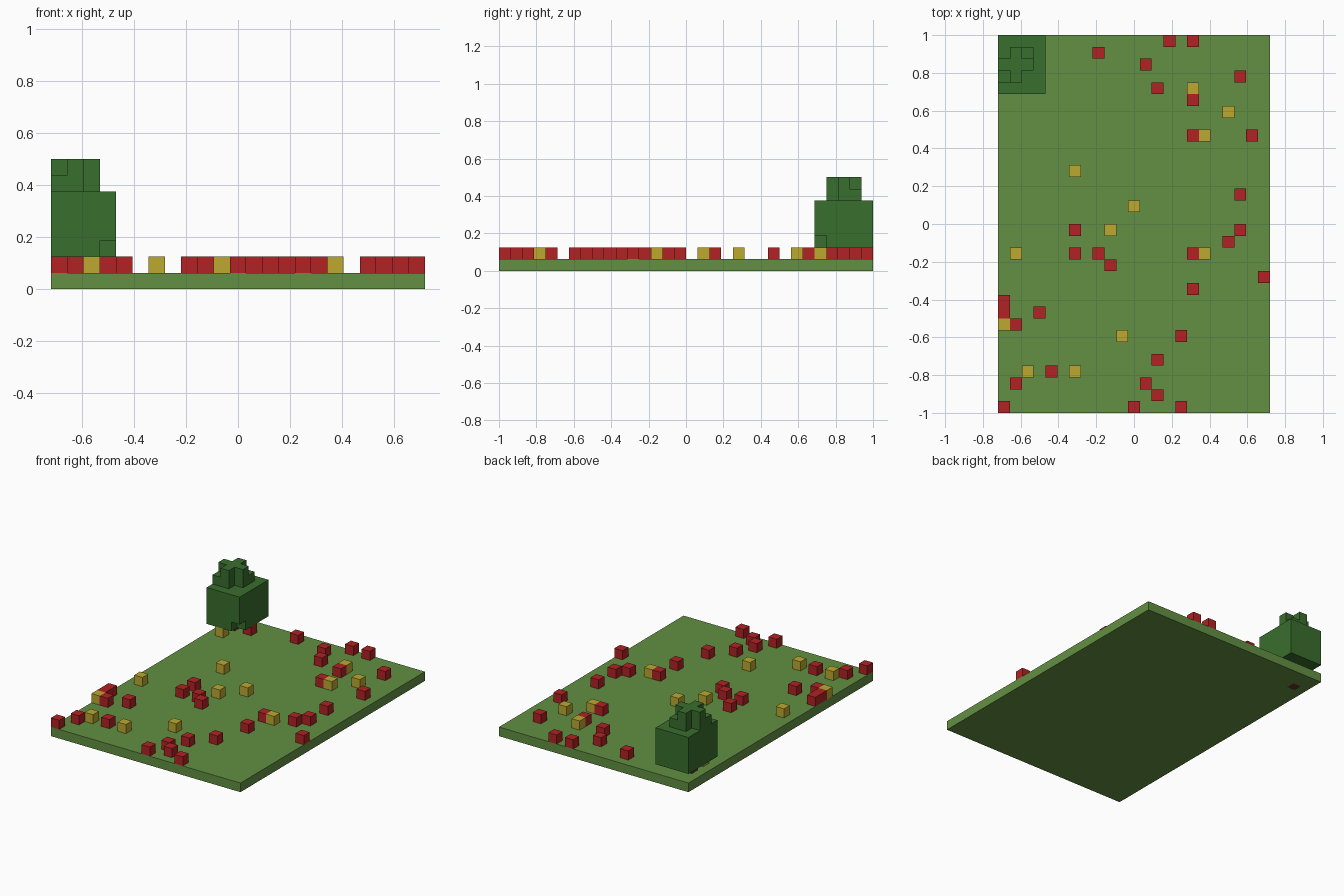
import bpy
import bmesh
from mathutils import Vector

cube = bpy.data.objects.get("Cube")
if cube:
    bpy.data.objects.remove(cube)

# Grid of equal blocks: columns along x, rows along y
COLS, ROWS = 23, 32
BLOCK = 2 / ROWS
ORIGIN = Vector((-COLS * BLOCK / 2, -ROWS * BLOCK / 2, 0))


def make_material(name, red, green, blue):
    """Flat material from display colour values."""
    linear = [((c / 255 + 0.055) / 1.055) ** 2.4 for c in (red, green, blue)]
    mat = bpy.data.materials.new(name)
    mat.use_nodes = True
    mat.diffuse_color = (*linear, 1)
    shader = next(n for n in mat.node_tree.nodes if n.type == 'BSDF_PRINCIPLED')
    shader.inputs["Base Color"].default_value = (*linear, 1)
    return mat


def box(columns, rows, layers):
    """Set of block positions filling a box."""
    return {(i, j, k) for i in columns for j in rows for k in layers}


def build_blocks(name, cells, material):
    """Mesh of the outer skin of a set of blocks."""
    bm = bmesh.new()
    for cell in sorted(cells):
        base = Vector(cell)
        for axis in range(3):
            for side in (0, 1):
                step = [0, 0, 0]
                step[axis] = 1 if side else -1
                if tuple(c + s for c, s in zip(cell, step)) in cells:
                    continue
                u, v = Vector(), Vector()
                u[(axis + 1) % 3] = 1
                v[(axis + 2) % 3] = 1
                start = base.copy()
                start[axis] += side
                corners = [start, start + u, start + u + v, start + v]
                if not side:
                    corners.reverse()
                bm.faces.new([bm.verts.new(ORIGIN + c * BLOCK) for c in corners])
    bmesh.ops.remove_doubles(bm, verts=bm.verts[:], dist=BLOCK / 100)
    mesh = bpy.data.meshes.new(name)
    bm.to_mesh(mesh)
    bm.free()
    mesh.materials.append(material)
    obj = bpy.data.objects.new(name, mesh)
    bpy.context.collection.objects.link(obj)
    return obj


grass = make_material("grass_green", 98, 144, 66)
leaf = make_material("leaf_green", 57, 110, 46)
bark = make_material("bark_brown", 110, 48, 30)
red = make_material("flower_red", 178, 34, 36)
yellow = make_material("flower_yellow", 188, 169, 48)

# Lawn slab, with the trunk passing through it
trunk = box([1], [29], range(2))
build_blocks("lawn", box(range(COLS), range(ROWS), [0]) - trunk, grass)
build_blocks("tree_trunk", trunk, bark)

# Tree crown: big block with one notched corner, stepped tip above
crown = box(range(4), range(27, 32), range(2, 6)) - {(3, 27, 2)}
cross = box([1], range(28, 31), [6, 7]) | box(range(3), [29], [6, 7])
crown |= cross | {(0, 28, 6), (2, 30, 6)}
build_blocks("tree_crown", crown, leaf)

# Flowers: row on the lawn -> columns holding a flower
red_rows = {
    0: [0, 11, 15], 1: [13], 2: [1, 12], 3: [4], 4: [13], 6: [15],
    7: [1], 8: [0, 3], 9: [0], 10: [16], 11: [22], 12: [9],
    13: [6, 8, 16], 14: [19], 15: [6, 20], 18: [20], 23: [16, 21],
    26: [16], 27: [13], 28: [20], 29: [3, 12], 30: [8], 31: [14, 16],
}
yellow_rows = {
    3: [2, 6], 6: [10], 7: [0], 13: [1, 17], 15: [9], 17: [11],
    20: [6], 23: [17], 25: [19], 27: [1, 16],
}
for name, rows, material in (("red_flowers", red_rows, red),
                             ("yellow_flowers", yellow_rows, yellow)):
    cells = {(i, j, 1) for j, columns in rows.items() for i in columns}
    build_blocks(name, cells, material)
